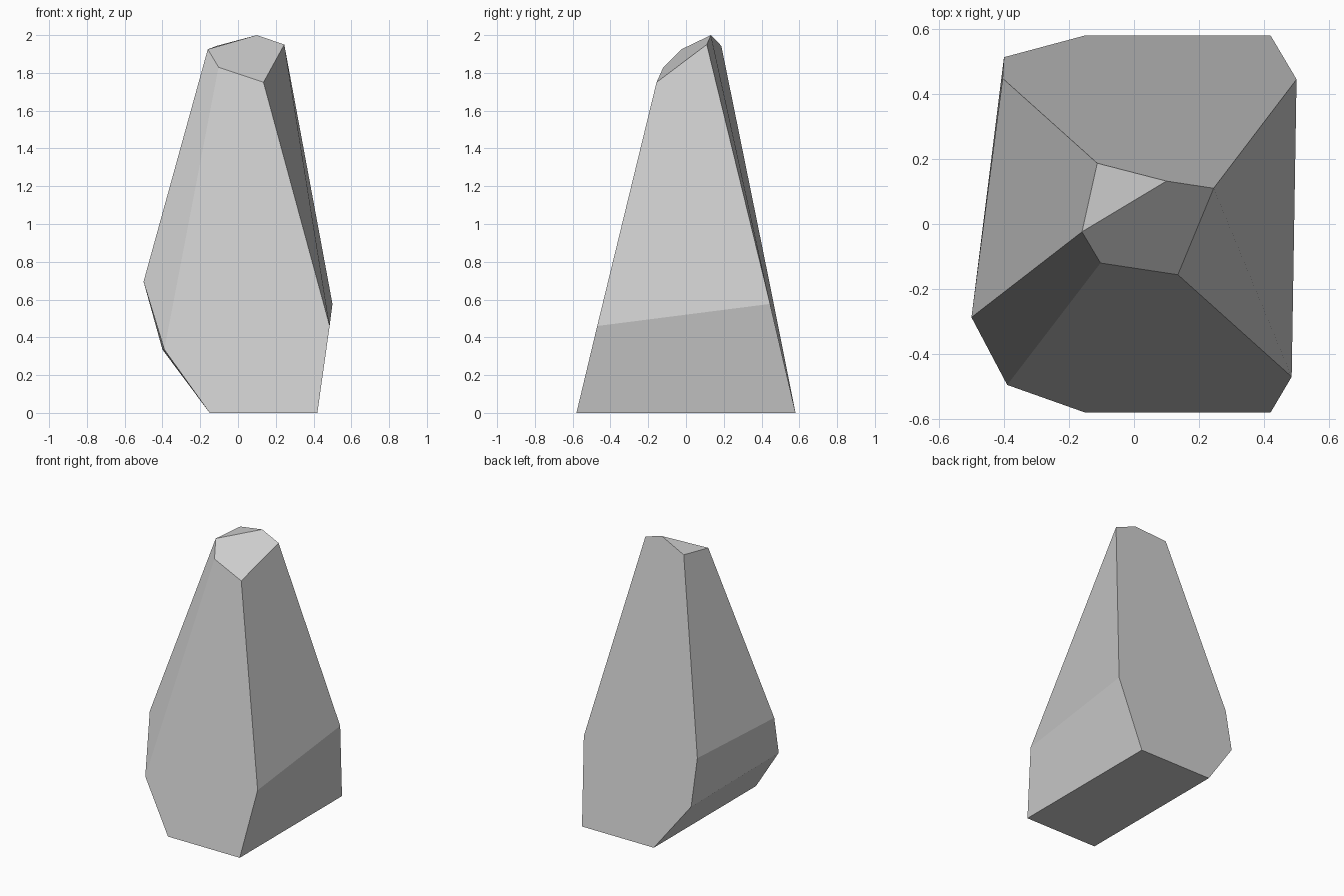
import bpy
import bmesh

# Remove the default cube
cube = bpy.data.objects.get("Cube")
if cube:
    bpy.data.objects.remove(cube, do_unlink=True)

# Stone colour
stone = bpy.data.materials.new("stone_grey")
stone.use_nodes = True
colour = (0.6, 0.6, 0.6, 1.0)
stone.diffuse_color = colour
stone.node_tree.nodes["Principled BSDF"].inputs["Base Color"].default_value = colour

# Corners of the cut stone, named by place
corners = {
    # flat base
    "base_front_right": (-0.15, -0.58, 0), "base_front_left": (0.42, -0.58, 0),
    "base_back_left": (0.42, 0.58, 0), "base_back_right": (-0.15, 0.58, 0),
    # bulging waist
    "waist_front_left": (0.485, -0.47, 0.46), "waist_back_left": (0.5, 0.445, 0.577),
    "hip_front_right": (-0.39, -0.495, 0.335), "hip_back_right": (-0.4, 0.513, 0.335),
    "waist_front_right": (-0.5, -0.287, 0.695), "waist_back_right": (-0.404, 0.448, 0.66),
    # chipped tip
    "tip_right": (-0.16, -0.024, 1.925), "tip_front_right": (-0.103, -0.12, 1.83),
    "tip_front_left": (0.135, -0.156, 1.75), "tip_left": (0.245, 0.11, 1.95),
    "tip_peak": (0.1, 0.132, 2), "tip_back": (-0.113, 0.187, 1.943),
}

# Flat facets, each listed around its rim
facets = [
    "base_front_right base_back_right base_back_left base_front_left",
    "base_front_right base_front_left waist_front_left tip_front_left tip_front_right hip_front_right",
    "hip_front_right tip_front_right tip_right waist_front_right",
    "base_front_left base_back_left waist_back_left waist_front_left",
    "waist_front_left waist_back_left tip_left tip_front_left",
    "base_back_left base_back_right hip_back_right waist_back_right tip_back tip_peak tip_left waist_back_left",
    "base_back_right base_front_right hip_front_right hip_back_right",
    "hip_back_right hip_front_right waist_front_right waist_back_right",
    "waist_back_right waist_front_right tip_right tip_back",
    "tip_right tip_front_right tip_front_left tip_left tip_peak",
    "tip_right tip_peak tip_back",
]

# Build the stone
bm = bmesh.new()
verts = {name: bm.verts.new(co) for name, co in corners.items()}
for rim in facets:
    bm.faces.new([verts[name] for name in rim.split()])
bmesh.ops.recalc_face_normals(bm, faces=bm.faces[:])
mesh = bpy.data.meshes.new("standing_stone")
bm.to_mesh(mesh)
bm.free()
mesh.materials.append(stone)
rock = bpy.data.objects.new("standing_stone", mesh)
bpy.context.collection.objects.link(rock)
